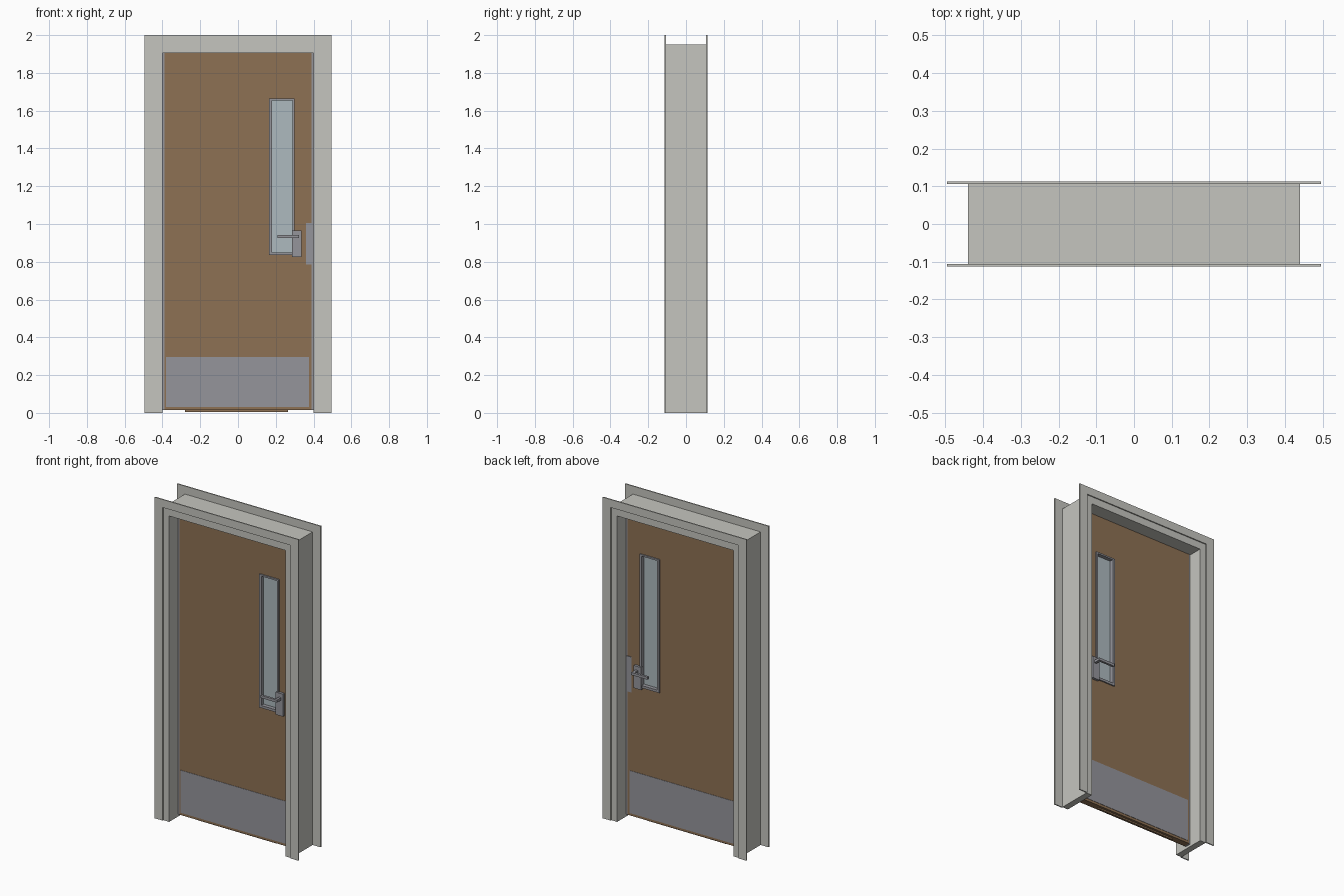
import bpy, bmesh

if "Cube" in bpy.data.objects:
    bpy.data.objects.remove(bpy.data.objects["Cube"])


def material(name, color):
    m = bpy.data.materials.new(name)
    m.diffuse_color = (*color, 1)
    m.use_nodes = True
    m.node_tree.nodes["Principled BSDF"].inputs["Base Color"].default_value = m.diffuse_color
    return m


PAINT = material("frame_paint", (0.56, 0.56, 0.52))
WOOD = material("wood", (0.27, 0.165, 0.088))
METAL = material("metal", (0.30, 0.30, 0.33))
GLASS = material("glass", (0.42, 0.49, 0.52))


def finish(name, bm, mat):
    bmesh.ops.recalc_face_normals(bm, faces=bm.faces)
    me = bpy.data.meshes.new(name)
    bm.to_mesh(me)
    bm.free()
    me.materials.append(mat)
    ob = bpy.data.objects.new(name, me)
    bpy.context.collection.objects.link(ob)
    return ob


def prism(name, pts, y0, y1, mat):
    """Extrude an x-z outline from y0 to y1."""
    bm = bmesh.new()
    face = bm.faces.new([bm.verts.new((x, y0, z)) for x, z in pts])
    ext = bmesh.ops.extrude_face_region(bm, geom=[face], use_keep_orig=True)
    verts = [g for g in ext["geom"] if isinstance(g, bmesh.types.BMVert)]
    bmesh.ops.translate(bm, verts=verts, vec=(0, y1 - y0, 0))
    return finish(name, bm, mat)


def rect(x0, x1, z0, z1):
    return [(x0, z0), (x1, z0), (x1, z1), (x0, z1)]


def ring(name, outer, inner, y0, y1, mat):
    """Rectangular panel with a rectangular hole."""
    bm = bmesh.new()
    loops = [[bm.verts.new((x, y, z)) for x, z in pts]
             for pts, y in ((outer, y0), (outer, y1), (inner, y1), (inner, y0))]
    for a, b in zip(loops, loops[1:] + loops[:1]):
        for i in range(4):
            j = (i + 1) % 4
            bm.faces.new((a[i], a[j], b[j], b[i]))
    return finish(name, bm, mat)


def arch(name, xo, zo, xi, zi, y0, y1, mat):
    """Upside-down U around the door opening."""
    pts = [(-xo, 0), (-xi, 0), (-xi, zi), (xi, zi),
           (xi, 0), (xo, 0), (xo, zo), (-xo, zo)]
    return prism(name, pts, y0, y1, mat)


# Fixed frame: jamb, flat casing on both faces, thin seal around the door
arch("jamb", 0.44, 1.95, 0.40, 1.905, -0.106, 0.106, PAINT)
arch("front_casing", 0.495, 2.0, 0.44, 1.95, -0.113, -0.106, PAINT)
arch("back_casing", 0.495, 2.0, 0.44, 1.95, 0.106, 0.113, PAINT)
for side, name in ((-1, "hinge_strip"), (1, "latch_strip")):
    x0, x1 = sorted((side * 0.40, side * 0.39))
    prism(name, rect(x0, x1, 0.015, 1.905), -0.018, 0.018, METAL)

# Door leaf with window opening, and drop seal underneath
ring("door_leaf", rect(-0.39, 0.39, 0.015, 1.905),
     rect(0.172, 0.293, 0.842, 1.658), -0.02, 0.02, WOOD)
prism("drop_seal", rect(-0.28, 0.265, 0.006, 0.015), -0.006, 0.006, WOOD)

# Vision panel
ring("window_frame", rect(0.165, 0.30, 0.835, 1.665),
     rect(0.18, 0.288, 0.85, 1.655), -0.028, 0.028, METAL)
prism("window_glass", rect(0.18, 0.288, 0.85, 1.655), -0.004, 0.004, GLASS)

# Hardware repeated on both faces
for s, face in ((-1, "front"), (1, "back")):
    prism(face + "_kick_plate", rect(-0.38, 0.375, 0.03, 0.295),
          s * 0.02, s * 0.022, METAL)
    prism(face + "_latch_guard", rect(0.36, 0.395, 0.785, 1.005),
          s * 0.02, s * 0.024, METAL)
    prism(face + "_handle_plate", rect(0.285, 0.335, 0.825, 0.965),
          s * 0.02, s * 0.036, METAL)
    prism(face + "_handle_spindle", rect(0.307, 0.323, 0.925, 0.941),
          s * 0.036, s * 0.064, METAL)
    prism(face + "_handle_lever", rect(0.21, 0.323, 0.925, 0.941),
          s * 0.064, s * 0.078, METAL)
